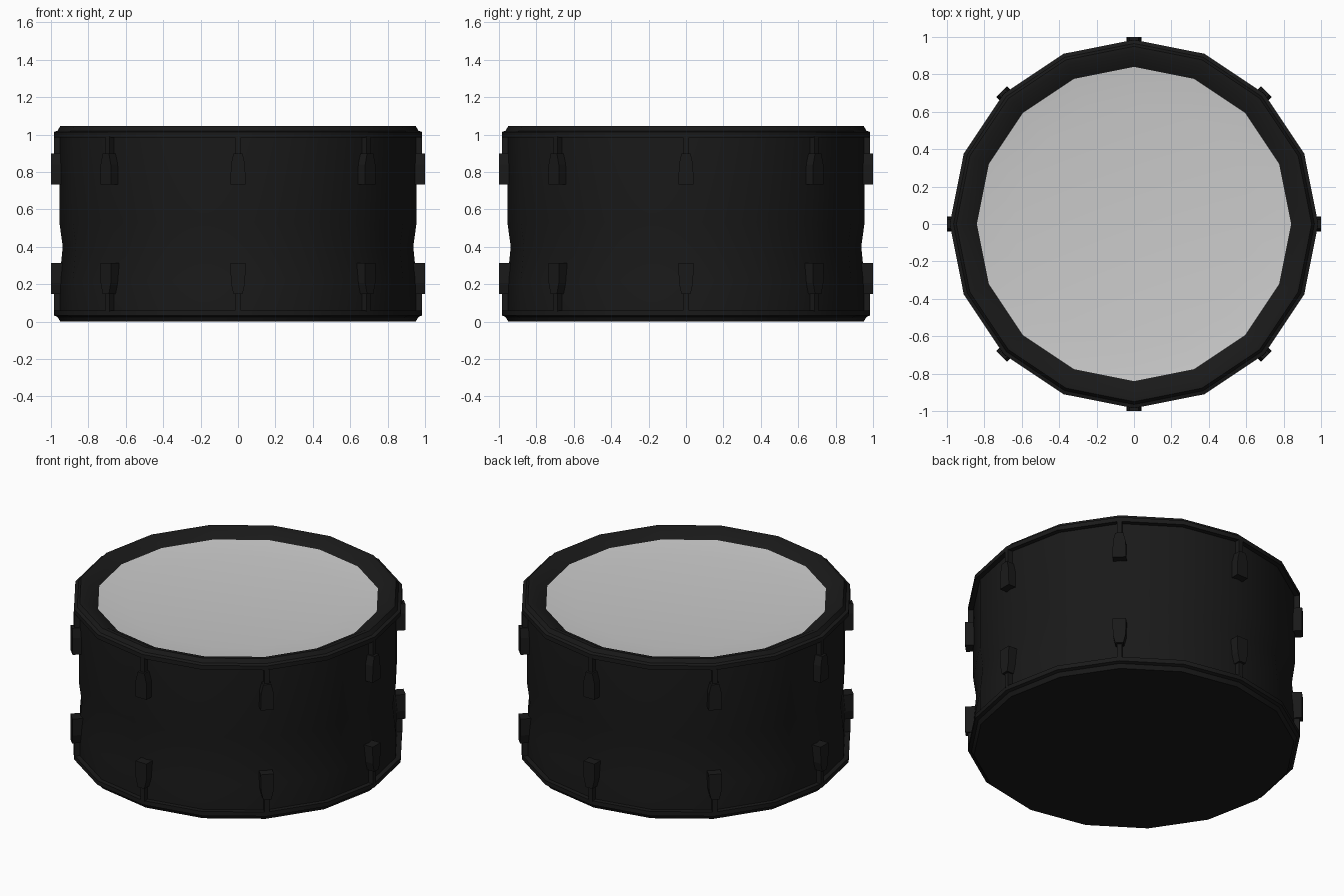
import bpy, bmesh, math

if "Cube" in bpy.data.objects:
    bpy.data.objects.remove(bpy.data.objects["Cube"])

SIDES = 16
HEIGHT = 1.045

black = bpy.data.materials.new("black")
black.diffuse_color = (0.01, 0.01, 0.01, 1)
black.use_nodes = True
black.node_tree.nodes["Principled BSDF"].inputs["Base Color"].default_value = black.diffuse_color


def finish(name, bm, mat=black):
    bmesh.ops.recalc_face_normals(bm, faces=bm.faces)
    me = bpy.data.meshes.new(name)
    bm.to_mesh(me)
    bm.free()
    ob = bpy.data.objects.new(name, me)
    bpy.context.collection.objects.link(ob)
    if mat:
        me.materials.append(mat)
    return ob


def smooth(ob, angle=30):
    bpy.ops.object.select_all(action='DESELECT')
    ob.select_set(True)
    bpy.context.view_layer.objects.active = ob
    bpy.ops.object.shade_smooth_by_angle(angle=math.radians(angle))


def lathe(name, profile, closed=False, cap_end=False, mat=black):
    """Turn an (r, z) profile around z with a vertex on each axis."""
    bm = bmesh.new()
    rings = []
    for r, z in profile:
        rings.append([bm.verts.new((r * math.cos(math.tau * i / SIDES),
                                    r * math.sin(math.tau * i / SIDES), z))
                      for i in range(SIDES)])
    pairs = list(zip(rings, rings[1:]))
    if closed:
        pairs.append((rings[-1], rings[0]))
    for a, b in pairs:
        for i in range(SIDES):
            j = (i + 1) % SIDES
            bm.faces.new((a[i], a[j], b[j], b[i]))
    cap = bm.faces.new(rings[-1]) if cap_end else None
    bmesh.ops.recalc_face_normals(bm, faces=bm.faces)
    # an open dish must face upwards
    flip = mat is None and cap.normal.z < 0
    ob = finish(name, bm, mat)
    if flip:
        ob.data.flip_normals()
    smooth(ob)
    return ob


def flip_z(points):
    return [(r, HEIGHT - z) for r, z in points]


# Shell with a shallow waist
lathe("shell", [(0.955, 0.99), (0.955, 0.53), (0.937, 0.40),
                (0.955, 0.22), (0.955, 0.05)])

# Hoops: flanged ring with a rim sloping in to the head
outer = [(0.95, 0.985), (0.985, 0.985), (0.985, 1.013),
         (0.965, 1.02), (0.95, 1.045)]
lathe("top_hoop", outer + [(0.925, 1.045), (0.84, 1.0), (0.84, 0.985)], closed=True)
lathe("bottom_hoop", flip_z(outer), cap_end=True)

# Drum head: slightly dished grey skin
lathe("drum_head", [(0.84, 1.0), (0.65, 0.98)], cap_end=True, mat=None)


def prism(bm, angle, sections, flip):
    """Stack of rectangles (z, half width, inner r, outer r) at one angle."""
    c, s = math.cos(angle), math.sin(angle)
    loops = []
    for z, w, r0, r1 in sections:
        z = HEIGHT - z if flip else z
        loops.append([bm.verts.new((r * c - t * s, r * s + t * c, z))
                      for r, t in ((r0, -w), (r1, -w), (r1, w), (r0, w))])
    for a, b in zip(loops, loops[1:]):
        for i in range(4):
            j = (i + 1) % 4
            bm.faces.new((a[i], a[j], b[j], b[i]))
    bm.faces.new(loops[0])
    bm.faces.new(loops[-1])


# Lugs and tension rods, eight around each hoop
for label, flip in (("top", False), ("bottom", True)):
    lugs, rods = bmesh.new(), bmesh.new()
    for k in range(8):
        a = k * math.tau / 8
        prism(lugs, a, [(0.732, 0.04, 0.92, 1.0), (0.84, 0.038, 0.92, 1.0),
                        (0.898, 0.024, 0.92, 1.0)], flip)
        prism(rods, a, [(0.89, 0.015, 0.95, 0.985),
                        (0.99, 0.015, 0.95, 0.985)], flip)
    finish(label + "_lugs", lugs)
    finish(label + "_tension_rods", rods)
